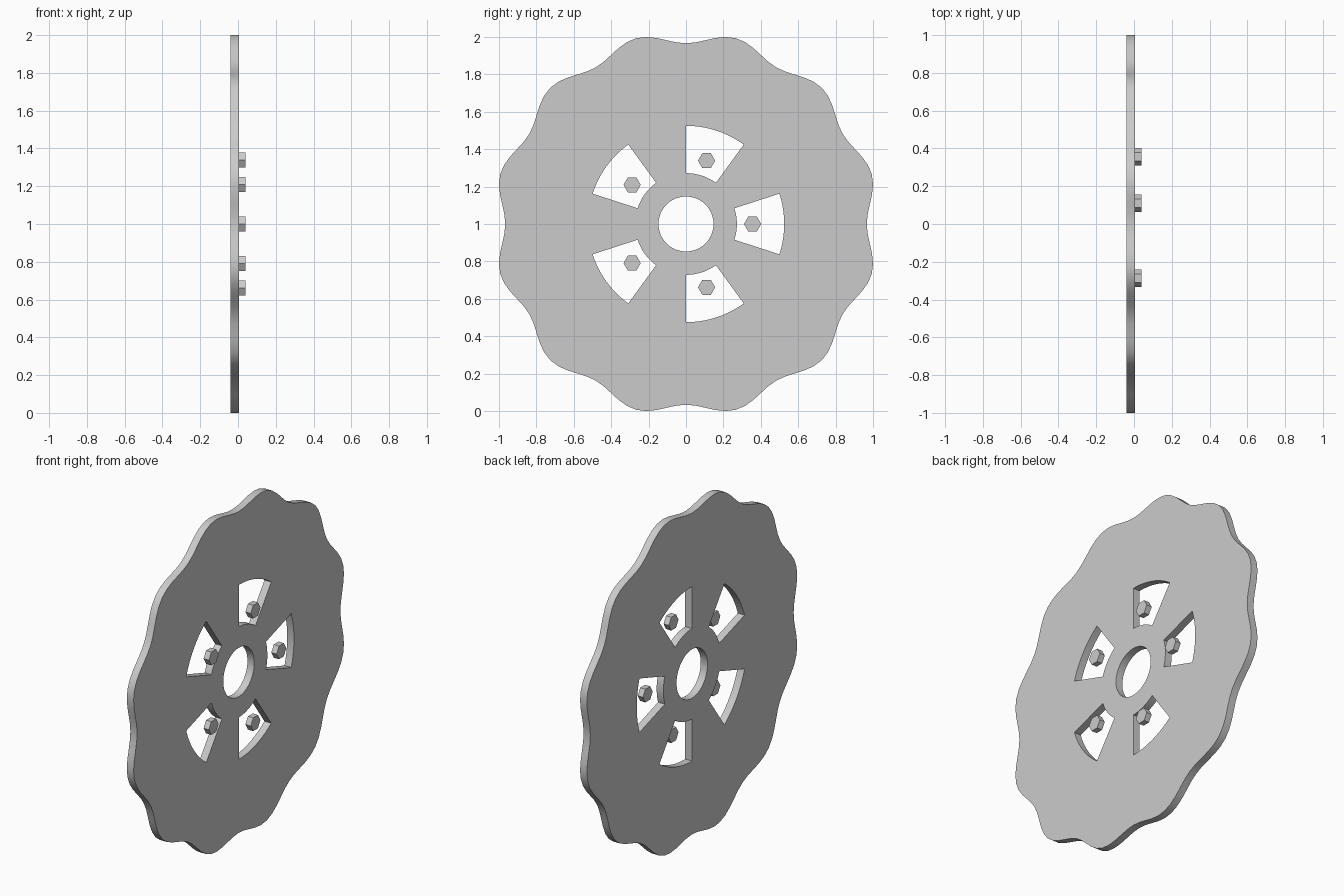
import bpy, bmesh, math
from math import sin, cos, radians, tau
from mathutils import Matrix

if "Cube" in bpy.data.objects:
    bpy.data.objects.remove(bpy.data.objects["Cube"])

# Local x, y, z -> world y, z, x, with the wheel centre at z = 1
FACE_X = Matrix(((0, 0, 1, 0), (1, 0, 0, 0), (0, 1, 0, 1), (0, 0, 0, 1)))


def polar(r, a):
    return (r * cos(a), r * sin(a))


def plate(name, loops, x0, x1):
    """Extrude nested 2D outlines (outer edge plus holes) along x."""
    cu = bpy.data.curves.new(name, 'CURVE')
    cu.dimensions = '2D'
    cu.fill_mode = 'BOTH'
    cu.extrude = (x1 - x0) / 2
    for pts in loops:
        sp = cu.splines.new('POLY')
        sp.points.add(len(pts) - 1)
        for p, (u, v) in zip(sp.points, pts):
            p.co = (u, v, 0, 1)
        sp.use_cyclic_u = True
    tmp = bpy.data.objects.new(name + "_outline", cu)
    bpy.context.collection.objects.link(tmp)
    dg = bpy.context.evaluated_depsgraph_get()
    me = bpy.data.meshes.new_from_object(tmp.evaluated_get(dg))
    bpy.data.objects.remove(tmp)
    bm = bmesh.new()
    bm.from_mesh(me)
    bmesh.ops.remove_doubles(bm, verts=bm.verts, dist=1e-5)
    bmesh.ops.transform(bm, matrix=Matrix.Translation(((x0 + x1) / 2, 0, 0)) @ FACE_X,
                        verts=bm.verts)
    bmesh.ops.recalc_face_normals(bm, faces=bm.faces)
    bm.to_mesh(me)
    bm.free()
    me.name = name
    ob = bpy.data.objects.new(name, me)
    bpy.context.collection.objects.link(ob)
    bpy.ops.object.select_all(action='DESELECT')
    bpy.context.view_layer.objects.active = ob
    ob.select_set(True)
    bpy.ops.object.shade_smooth_by_angle(angle=radians(30))
    return ob


# Scalloped rim with twelve lobes, scaled to a 2 unit span
N = 120
rim = [polar(1 - 0.031 * cos(12 * tau * i / N), tau * i / N) for i in range(N)]
k = 1 / max(p[0] for p in rim)
rim = [(u * k, v * k) for u, v in rim]

# Centre bore
bore = [polar(0.147, tau * i / 48) for i in range(48)]


# Wedge-shaped window, 36 degrees wide
def window(a):
    steps = [a + radians(-18 + 36 * i / 10) for i in range(11)]
    return [polar(0.525, t) for t in steps] + [polar(0.272, t) for t in reversed(steps)]


angles = [tau * i / 5 for i in range(5)]
plate("disc", [rim, bore] + [window(a) for a in angles], -0.04, 0.005)

# Hexagonal bolt heads, all turned the same way
for i, a in enumerate(angles):
    cy, cz = polar(0.356, a)
    hexagon = [(cy + u, cz + v) for u, v in (polar(0.046, tau * j / 6) for j in range(6))]
    plate(f"bolt_{i + 1}", [hexagon], 0.005, 0.04)
